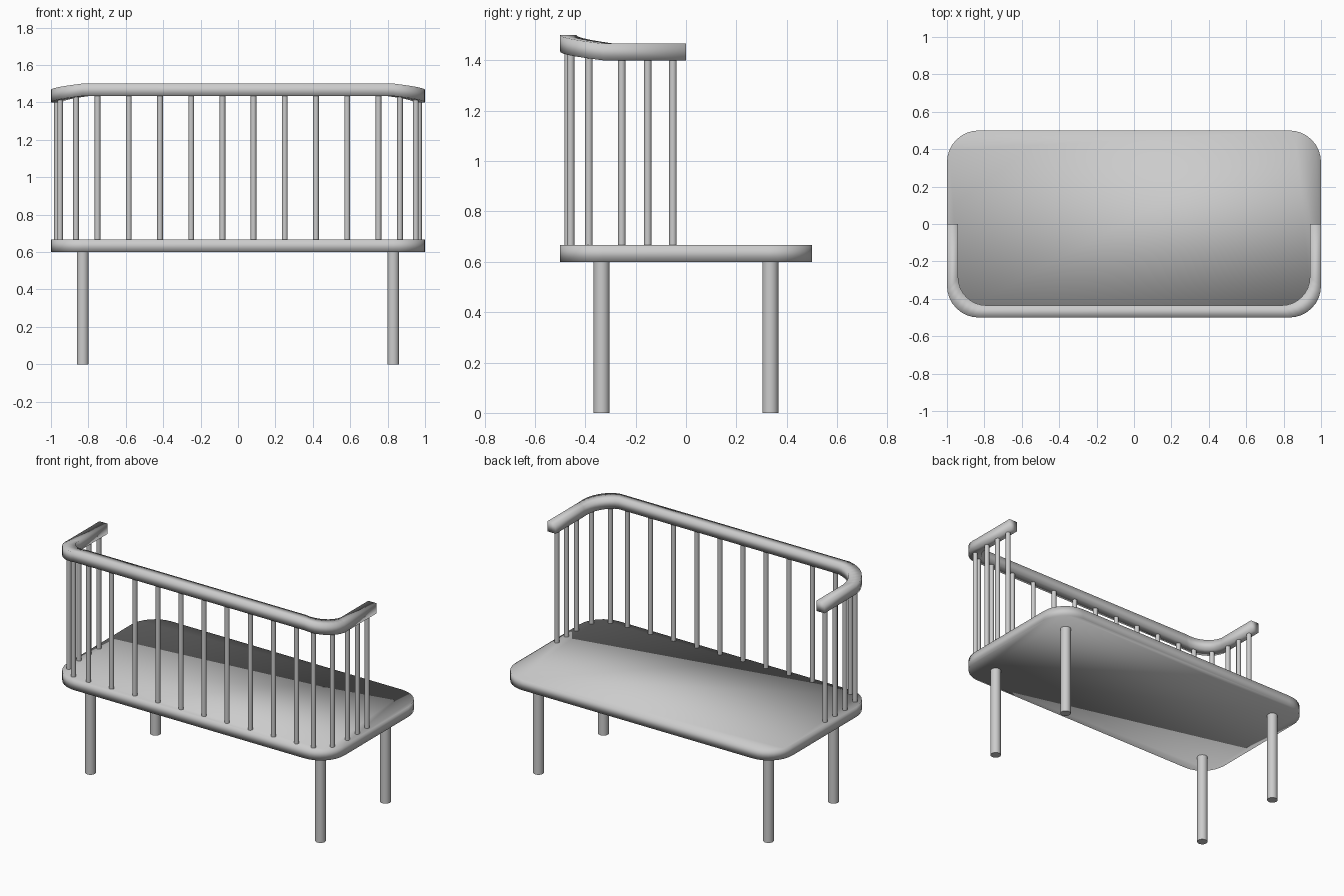
import bpy, bmesh, math

if "Cube" in bpy.data.objects:
    bpy.data.objects.remove(bpy.data.objects["Cube"])

SEAT_Z, SEAT_TOP = 0.60, 0.667
R = 0.17          # outer corner radius
SEG = 8


def finish(name, bm, angle=None):
    bmesh.ops.recalc_face_normals(bm, faces=bm.faces[:])
    me = bpy.data.meshes.new(name)
    bm.to_mesh(me)
    bm.free()
    ob = bpy.data.objects.new(name, me)
    bpy.context.collection.objects.link(ob)
    bpy.ops.object.select_all(action='DESELECT')
    ob.select_set(True)
    bpy.context.view_layer.objects.active = ob
    if angle:
        bpy.ops.object.shade_smooth_by_angle(angle=math.radians(angle))
    else:
        bpy.ops.object.shade_smooth()
    return ob


def arc(cx, cy, r, a0, a1):
    return [(cx + r * math.cos(math.radians(a0 + (a1 - a0) * i / SEG)),
             cy + r * math.sin(math.radians(a0 + (a1 - a0) * i / SEG)))
            for i in range(SEG + 1)]


def rod(name, x, y, z0, z1, r, sides):
    bm = bmesh.new()
    bmesh.ops.create_cone(bm, cap_ends=True, segments=sides,
                          radius1=r, radius2=r, depth=z1 - z0)
    bmesh.ops.translate(bm, verts=bm.verts, vec=(x, y, (z0 + z1) / 2))
    return finish(name, bm, 50)


# Seat: rounded rectangle slab with soft shading
bm = bmesh.new()
outline = (arc(0.83, 0.33, R, 0, 90) + arc(-0.83, 0.33, R, 90, 180)
           + arc(-0.83, -0.33, R, 180, 270) + arc(0.83, -0.33, R, 270, 360))
base = bm.faces.new([bm.verts.new((x, y, SEAT_Z)) for x, y in outline])
top = bmesh.ops.extrude_face_region(bm, geom=[base], use_keep_orig=True)
bmesh.ops.translate(bm, vec=(0, 0, SEAT_TOP - SEAT_Z),
                    verts=[g for g in top['geom'] if isinstance(g, bmesh.types.BMVert)])
finish("seat", bm)

# Legs
for sx, side in ((-1, "left"), (1, "right")):
    for sy, end in ((-1, "front"), (1, "back")):
        rod(f"{end}_{side}_leg", sx * 0.83, sy * 0.335, 0, SEAT_Z + 0.01, 0.032, 24)

# Rail: square section swept round a U, rising through both corners
right = [((0.94, 0), (1, 0), 0)]
right += [(i, o, k / SEG) for k, (i, o) in enumerate(
    zip(arc(0.79, -0.285, 0.15, 0, -90), arc(0.83, -0.33, R, 0, -90)))]
stations = right + [((-i[0], i[1]), (-o[0], o[1]), t) for i, o, t in reversed(right)]
bm = bmesh.new()
rings = []
for (ix, iy), (ox, oy), t in stations:
    z = 1.40 + 0.035 * t
    rings.append([bm.verts.new(p) for p in (
        (ix, iy, z), (ox, oy, z), (ox, oy, z + 0.066), (ix, iy, z + 0.066))])
for a, b in zip(rings, rings[1:]):
    for k in range(4):
        n = (k + 1) % 4
        bm.faces.new((a[k], a[n], b[n], b[k]))
bm.faces.new(rings[0])
bm.faces.new(rings[-1])
finish("top_rail", bm)

# Spindles: even row along the front, then round each corner and side
spots = [(0.083 + 0.167 * i, -0.468, 1.45) for i in range(5)]
spots += [(0.866, -0.458, 1.44), (0.951, -0.386, 1.43)]
spots += [(0.968, y, 1.42) for y in (-0.255, -0.152, -0.052)]
for i, (x, y, z) in enumerate(spots):
    for s, side in ((-1, "left"), (1, "right")):
        rod(f"spindle_{side}_{i + 1}", s * x, y, SEAT_TOP - 0.01, z, 0.015, 16)
